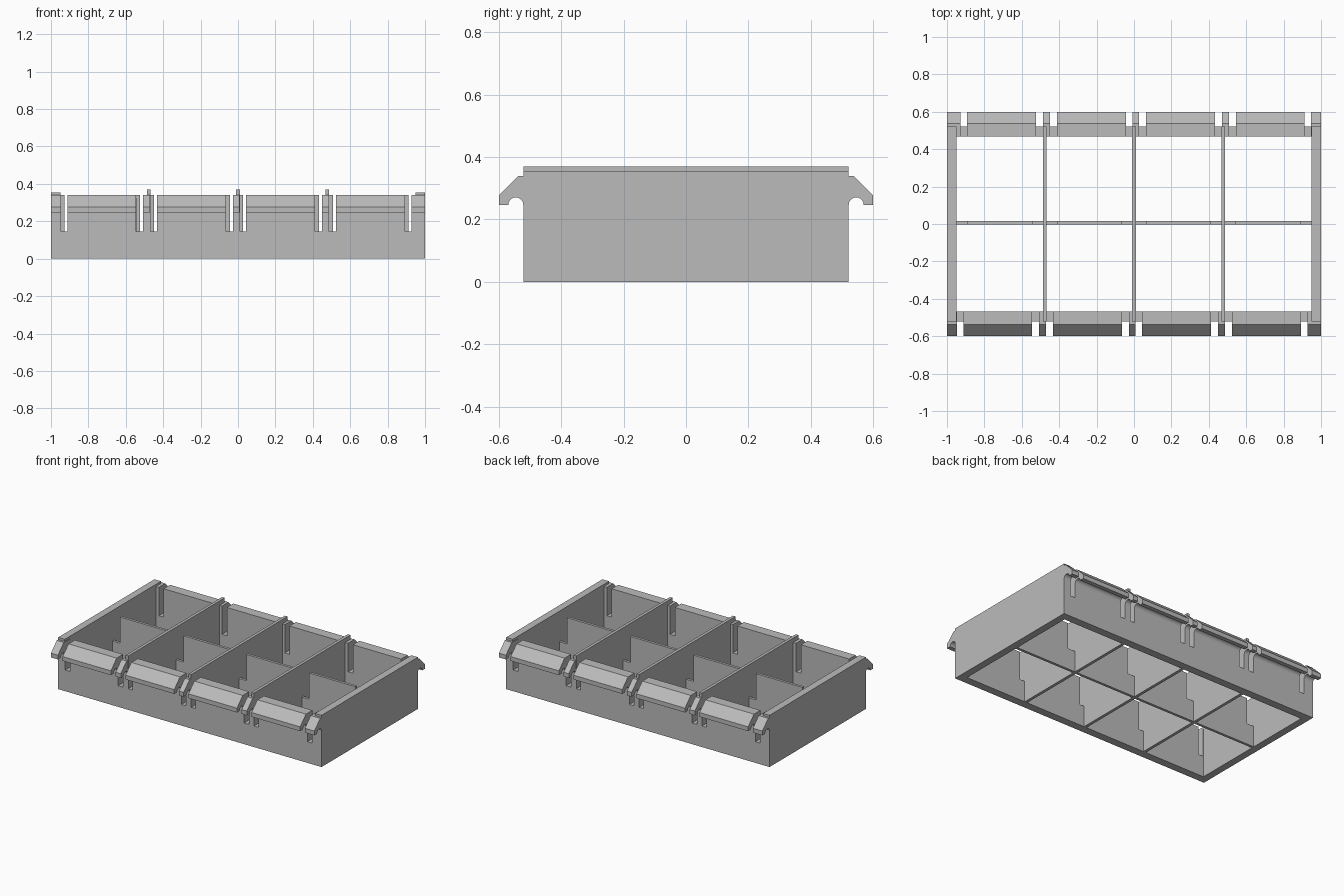
import bpy
import bmesh
from math import cos, sin, pi

if "Cube" in bpy.data.objects:
    bpy.data.objects.remove(bpy.data.objects["Cube"], do_unlink=True)

grey = bpy.data.materials.new("plain grey")
grey.use_nodes = True
grey.diffuse_color = (0.5, 0.5, 0.5, 1)
grey.node_tree.nodes["Principled BSDF"].inputs["Base Color"].default_value = (0.5, 0.5, 0.5, 1)

OUTER, INNER = 0.522, 0.467      # long wall faces in y
SLOT_Z, SLOT_W = 0.145, 0.036    # slot floor and width


def prism(name, outline, place, depth):
    """Extrude a 2D outline along the vector depth; place maps (u, v) to 3D."""
    bm = bmesh.new()
    face = bm.faces.new([bm.verts.new(place(u, v)) for u, v in outline])
    moved = bmesh.ops.extrude_face_region(bm, geom=[face])["geom"]
    bmesh.ops.translate(bm, vec=depth, verts=[g for g in moved if isinstance(g, bmesh.types.BMVert)])
    bmesh.ops.recalc_face_normals(bm, faces=bm.faces)
    mesh = bpy.data.meshes.new(name)
    bm.to_mesh(mesh)
    bm.free()
    mesh.materials.append(grey)
    obj = bpy.data.objects.new(name, mesh)
    bpy.context.collection.objects.link(obj)
    return obj


def box(name, x0, x1, y0, y1, z0, z1):
    return prism(name, [(x0, y0), (x1, y0), (x1, y1), (x0, y1)],
                 lambda u, v: (u, v, z0), (0, 0, z1 - z0))


# Long walls: hooked lip profile, cut by pairs of slots
arch = [(0.546 + 0.024 * cos(a * pi / 10), 0.247 + 0.024 * sin(a * pi / 10)) for a in range(11)]
profile = [(INNER, 0), (INNER, 0.34), (0.537, 0.34), (0.6, 0.277), (0.6, 0.247)] + arch + [(OUTER, 0)]
slots = [-0.929, -0.527, -0.452, -0.046, 0.026, 0.43, 0.505, 0.91]

for name, side in (("front_wall", -1), ("back_wall", 1)):
    wall = prism(name, profile, lambda u, v: (-1, side * u, v), (2, 0, 0))
    for x in slots:
        mid = -side * x
        cutter = box("slot_cutter", mid - SLOT_W / 2, mid + SLOT_W / 2,
                     min(side * 0.4, side * 0.7), max(side * 0.4, side * 0.7), SLOT_Z, 0.5)
        cutter.hide_render = True
        mod = wall.modifiers.new("slot", "BOOLEAN")
        mod.operation = "DIFFERENCE"
        mod.solver = "EXACT"
        mod.object = cutter
        bpy.context.view_layer.objects.active = wall
        bpy.ops.object.modifier_apply(modifier=mod.name)
        bpy.data.objects.remove(cutter, do_unlink=True)

# End walls
box("right_end_wall", -1, -0.95, -OUTER, OUTER, 0, 0.355)
box("left_end_wall", 0.95, 1, -OUTER, OUTER, 0, 0.355)

# Tall dividers running front to back
dividers = [-0.477, 0, 0.477]
for i, x in enumerate(dividers):
    box(f"divider_{i + 1}", x - 0.01, x + 0.01, -OUTER, OUTER, 0, 0.37)

# Cross panels with a stepped notch at both ends
edges = [-0.95] + [e for x in dividers for e in (x - 0.01, x + 0.01)] + [0.95]
for i in range(4):
    a, b = edges[2 * i], edges[2 * i + 1]
    step = 0.056
    outline = [(a, 0), (b, 0), (b, SLOT_Z), (b - step, SLOT_Z), (b - step, 0.325),
               (a + step, 0.325), (a + step, SLOT_Z), (a, SLOT_Z)]
    prism(f"cross_panel_{i + 1}", outline, lambda u, v: (u, -0.003, v), (0, 0.018, 0))
